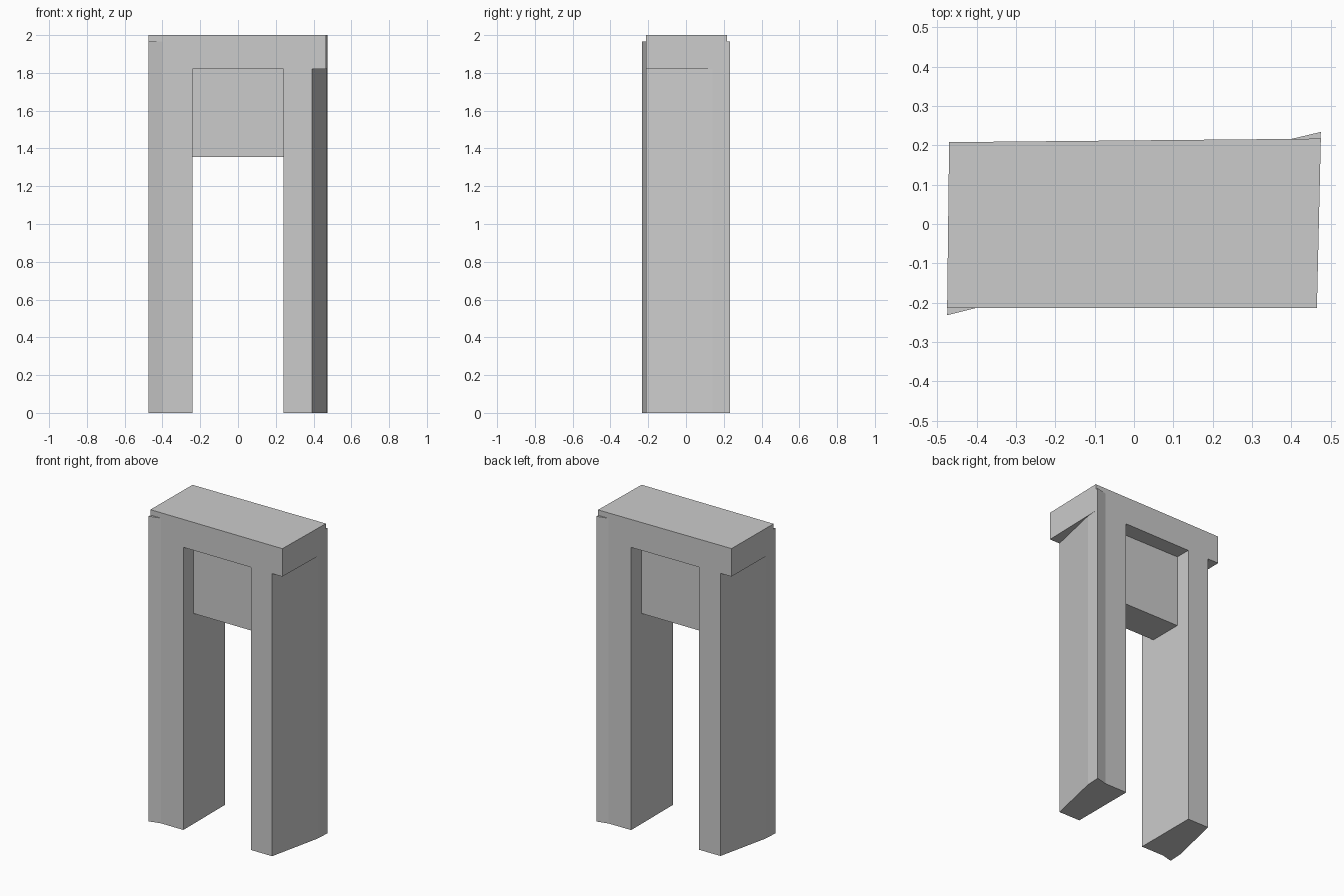
import bpy, bmesh

if "Cube" in bpy.data.objects:
    bpy.data.objects.remove(bpy.data.objects["Cube"])


def prism(name, outline, z0, z1):
    """Extrude a flat plan outline from z0 up to z1."""
    bm = bmesh.new()
    face = bm.faces.new([bm.verts.new((x, y, z0)) for x, y in outline])
    top = bmesh.ops.extrude_face_region(bm, geom=[face])["geom"]
    verts = [v for v in top if isinstance(v, bmesh.types.BMVert)]
    bmesh.ops.translate(bm, verts=verts, vec=(0, 0, z1 - z0))
    bmesh.ops.recalc_face_normals(bm, faces=bm.faces)
    mesh = bpy.data.meshes.new(name)
    bm.to_mesh(mesh)
    bm.free()
    obj = bpy.data.objects.new(name, mesh)
    bpy.context.collection.objects.link(obj)
    return obj


FRONT = -0.213
SOFFIT = 1.82


def back(x):
    # the rear face is very slightly out of square
    return 0.2125 + x * 0.0095


# Lintel across the top
prism("lintel", [(-0.475, FRONT), (0.465, FRONT),
                 (0.475, back(0.475)), (-0.47, back(-0.47))], SOFFIT, 2.0)

# Tapered legs, each with one flared outer corner
prism("right_leg", [(0.24, FRONT), (0.392, FRONT), (0.470, 0.14), (0.475, 0.234),
                    (0.40, back(0.40)), (0.24, back(0.24))], 0, SOFFIT)
prism("left_leg", [(-0.24, back(-0.24)), (-0.392, back(-0.392)), (-0.470, -0.14),
                   (-0.475, -0.232), (-0.40, FRONT), (-0.24, FRONT)], 0, SOFFIT)

# Flared corners run up past the lintel's underside
prism("right_flare", [(0.470, 0.14), (0.475, 0.234), (0.40, back(0.40))], SOFFIT, 1.965)
prism("left_flare", [(-0.470, -0.14), (-0.475, -0.232), (-0.40, FRONT)], SOFFIT, 1.965)

# Recessed panel filling the top of the opening
prism("panel", [(-0.24, -0.11), (0.24, -0.11), (0.24, 0.11), (-0.24, 0.11)], 1.355, SOFFIT)
